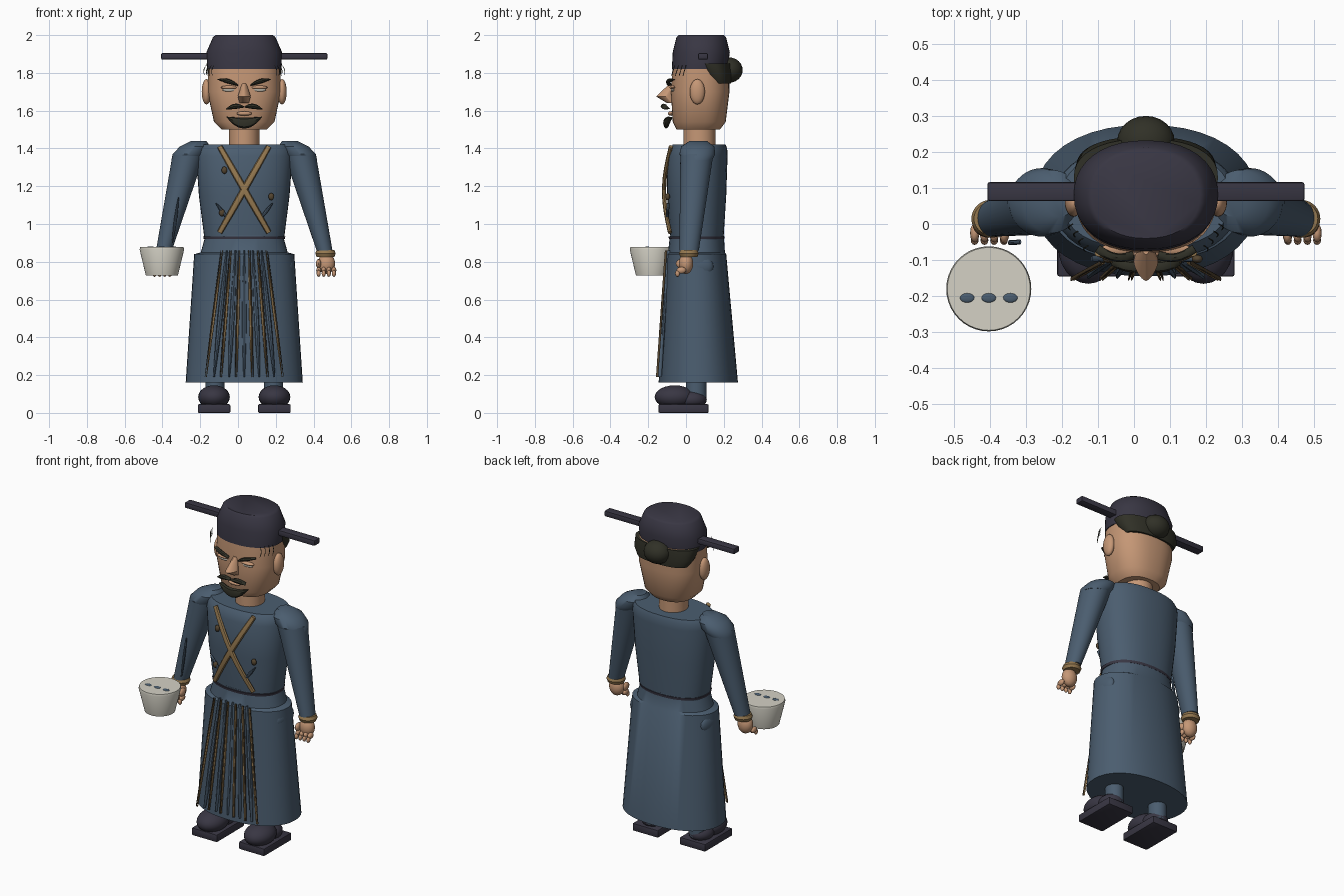
import bpy, bmesh, math
from mathutils import Vector, Matrix

if "Cube" in bpy.data.objects:
    bpy.data.objects.remove(bpy.data.objects["Cube"], do_unlink=True)

CENTRE = .033  # the figure's own centre line; every x below is measured from it


def material(name, *rgb):
    mat = bpy.data.materials.new(name)
    mat.use_nodes = True
    mat.diffuse_color = (*rgb, 1)
    mat.node_tree.nodes["Principled BSDF"].inputs["Base Color"].default_value = (*rgb, 1)
    return mat


ROBE = material("robe blue", .07, .11, .16)
NAVY = material("dark navy", .04, .037, .056)
SKIN = material("skin", .56, .31, .18)
HAIR = material("dark hair", .03, .03, .02)
TAN = material("tan cloth", .3, .19, .08)
BROWN = material("brown trim", .09, .06, .03)
BONE = material("pale ceramic", .66, .64, .56)


def finish(bm, name, mat):
    bmesh.ops.recalc_face_normals(bm, faces=bm.faces)
    mesh = bpy.data.meshes.new(name)
    bm.to_mesh(mesh)
    bm.free()
    mesh.materials.append(mat)
    part = bpy.data.objects.new(name, mesh)
    part.location.x = CENTRE
    bpy.context.collection.objects.link(part)
    bpy.ops.object.select_all(action='DESELECT')
    part.select_set(True)
    bpy.context.view_layer.objects.active = part
    bpy.ops.object.shade_smooth_by_angle(angle=math.radians(40))


def skin_rings(name, mat, rings):
    """Join rings of points into a closed, capped surface."""
    bm = bmesh.new()
    loops = [[bm.verts.new(point) for point in ring] for ring in rings]
    count = len(loops[0])
    for lower, upper in zip(loops, loops[1:]):
        for i in range(count):
            j = (i + 1) % count
            bm.faces.new((lower[i], lower[j], upper[j], upper[i]))
    bm.faces.new(loops[0])
    bm.faces.new(loops[-1])
    finish(bm, name, mat)


def loft(name, mat, *sections, power=2, x_low=0, x_high=None):
    """Stack oval sections, each given as height, half width, front and back."""
    x_high = x_low if x_high is None else x_high
    low, high = sections[0][0], sections[-1][0]
    rings, count = [], 40
    for height, half, front, back in sections:
        x_mid = x_low + (x_high - x_low) * (height - low) / (high - low)
        ring = []
        for i in range(count):
            c, s = math.cos(math.tau * i / count), math.sin(math.tau * i / count)
            x = math.copysign(abs(c) ** (2 / power), c) * half
            y = math.copysign(abs(s) ** (2 / power), s) * (back - front) / 2
            ring.append((x_mid + x, (front + back) / 2 + y, height))
        rings.append(ring)
    skin_rings(name, mat, rings)


def strip(name, mat, start, end, width, thick, bulge=(0, 0, 0), tip=.3):
    """Flattened band along an arc, broad side to the front, narrowed at both tips."""
    start, end, bulge = Vector(start), Vector(end), Vector(bulge)
    steps, count = 8, 8
    path = [start.lerp(end, i / steps) + bulge * math.sin(math.pi * i / steps)
            for i in range(steps + 1)]
    rings = []
    for i, point in enumerate(path):
        along = path[min(i + 1, steps)] - path[max(i - 1, 0)]
        side = Vector((along.z, 0, -along.x)).normalized()
        out = side.cross(along).normalized()
        side *= width * (tip + (1 - tip) * math.sin(math.pi * i / steps))
        rings.append([point + side * math.cos(math.tau * k / count)
                      + out * thick * math.sin(math.tau * k / count) for k in range(count)])
    skin_rings(name, mat, rings)


def ball(name, mat, place, radii, segments=24):
    bm = bmesh.new()
    matrix = Matrix.Translation(place) @ Matrix.Diagonal((*radii, 1))
    bmesh.ops.create_uvsphere(bm, u_segments=segments, v_segments=segments // 2,
                              radius=1, matrix=matrix)
    finish(bm, name, mat)


def box(name, mat, place, size):
    bm = bmesh.new()
    matrix = Matrix.Translation(place) @ Matrix.Diagonal((*size, 1))
    bmesh.ops.create_cube(bm, size=1, matrix=matrix)
    bmesh.ops.bevel(bm, geom=bm.edges[:], offset=.006, segments=2, affect='EDGES', profile=.5)
    finish(bm, name, mat)


# Robe: skirt with a stepped hip, torso and waist seam
loft("skirt", ROBE, (.16, .31, -.145, .275), (.84, .265, -.105, .213),
     (.85, .23, -.095, .206), (.94, .205, -.085, .2), power=2.2)
loft("torso", ROBE, (.9, .208, -.08, .197), (1.15, .24, -.1, .213),
     (1.36, .255, -.1, .22), (1.4, .25, -.085, .218), (1.42, .235, -.07, .21), power=2.3)
loft("waist_seam", NAVY, (.92, .214, -.09, .202), (.935, .218, -.093, .204), power=2.2)

# Chest straps, ornaments and folds
for s in (-1, 1):
    strip("chest_strap", TAN, (-.13 * s, -.08, 1.41), (.13 * s, -.085, .955), .018, .011,
          bulge=(0, -.034, 0), tip=.8)
    strip("chest_fold", ROBE, (.08 * s, -.1, 1.02), (.15 * s, -.095, 1.11), .009, .008)
for x, z in ((-.105, 1.285), (.143, 1.145), (-.118, 1.06)):
    ball("chest_ornament", BROWN, (x, -.097, z), (.016, .012, .02), segments=10)

# Skirt pleats: dark-edged tan cords alternating with blue folds
for k in range(-5, 6):
    top, bottom = Vector((.023 * k, -.106, .86)), Vector((.04 * k, -.153, .19))
    if k % 2:
        edge = Vector((math.copysign(.008, k), 0, 0))
        strip("pleat_cord", TAN, top, bottom, .006, .005)
        strip("pleat_edge", BROWN, top + edge, bottom + edge, .004, .006)
    else:
        inward = Vector((0, .012, 0))
        strip("pleat_fold", ROBE, top + inward, bottom + inward, .014, .012)

# Neck and head
loft("neck", SKIN, (1.4, .08, -.014, .155), (1.55, .08, -.014, .155))
loft("head", SKIN, (1.5, .12, -.05, .18), (1.54, .16, -.07, .21),
     (1.7, .195, -.08, .23), (1.85, .19, -.07, .23), power=2.4)
loft("nose", SKIN, (1.64, .024, -.1, -.05), (1.675, .034, -.158, -.05),
     (1.745, .012, -.085, -.05), power=1.5)
ball("lips", SKIN, (0, -.078, 1.585), (.04, .018, .012))
strip("goatee", HAIR, (-.09, -.085, 1.565), (.09, -.085, 1.565), .03, .016,
      bulge=(0, -.02, -.03), tip=.1)
for s in (-1, 1):
    ball("ear", SKIN, (s * .2, .06, 1.7), (.025, .04, .067))
    ball("eye", BONE, (s * .08, -.07, 1.71), (.036, .01, .009))
    ball("eyelid", SKIN, (s * .08, -.07, 1.723), (.044, .017, .01))
    strip("eyebrow", HAIR, (s * .035, -.087, 1.735), (s * .135, -.068, 1.765), .012, .012,
          bulge=(0, -.015, .006))
    strip("moustache", HAIR, (s * .004, -.115, 1.62), (s * .09, -.1, 1.61), .014, .016,
          bulge=(0, -.01, .008))
    # Loose strands at the temples
    for k in range(4):
        root = Vector((s * (.16 + .014 * k), .02 * k - .06, 1.84))
        strip("temple_strand", HAIR, root, root + Vector((s * .008, -.016, -.055)), .002, .002,
              bulge=(s * .008, 0, 0))

# Back hair, bun and winged hat
loft("back_hair", HAIR, (1.745, .165, .11, .238), (1.79, .193, .075, .243),
     (1.85, .2, .02, .236), power=2.3)
ball("hair_bun", HAIR, (0, .228, 1.815), (.08, .072, .067))
loft("hat", NAVY, (1.82, .196, -.075, .22), (1.91, .2, -.07, .232),
     (1.99, .165, -.05, .212), (2, .15, -.04, .2), power=2.2)
box("hat_wings", NAVY, (0, .09, 1.888), (.88, .052, .034))

# Arms, hands and shoes, the same on both sides
for s, side in ((-1, "right"), (1, "left")):
    loft(side + "_sleeve", ROBE, (.86, .042, -.035, .068), (1.37, .085, -.03, .145),
         x_low=s * .425, x_high=s * .294)
    loft(side + "_shoulder", ROBE, (1.34, .075, -.02, .14), (1.37, .09, -.035, .155),
         (1.41, .08, -.025, .15), (1.44, .04, .02, .11), x_low=s * .31, x_high=s * .24)
    loft(side + "_cuff", TAN, (.826, .047, -.03, .06), (.844, .054, -.038, .067),
         (.862, .047, -.03, .06), x_low=s * .43)
    ball(side + "_palm", SKIN, (s * .435, 0, .79), (.046, .038, .055))
    ball(side + "_thumb", SKIN, (s * .393, -.025, .79), (.014, .03, .024), segments=12)
    for k in range(4):
        knuckle = Vector((s * (.394 + .027 * k), -.025, .755))
        ball(side + "_finger", SKIN, knuckle, (.013, .026, .018), segments=12)
        ball(side + "_fingertip", SKIN, knuckle + Vector((0, -.02, -.017)),
             (.011, .013, .018), segments=12)

    box(side + "_sole", NAVY, (s * .16, -.013, .023), (.172, .265, .046))
    ball(side + "_shoe", NAVY, (s * .16, -.06, .084), (.084, .106, .062))
    ball(side + "_heel", NAVY, (s * .16, .03, .07), (.07, .08, .05))
    loft(side + "_ankle", ROBE, (.06, .05, 0, .108), (.25, .05, 0, .108), x_low=s * .155)
    ball(side + "_hip_fold", ROBE, (s * .235, .06, .775), (.034, .085, .065))

strip("right_sleeve_fold", ROBE, (-.348, -.05, 1.14), (-.38, -.052, .9), .008, .007)

# Bowl at the right hand, with three painted spots on its lid
BOWL = Vector((-.436, -.18, .877))


def bowl_ring(height, radius):
    return height, radius, BOWL.y - radius, BOWL.y + radius


loft("bowl", BONE, bowl_ring(.728, .085), bowl_ring(.865, .118), bowl_ring(BOWL.z, .115),
     x_low=BOWL.x)
for k in (-1, 0, 1):
    ball("bowl_spot", ROBE, BOWL + Vector((.06 * k, -.025, 0)), (.02, .013, .004), segments=16)
